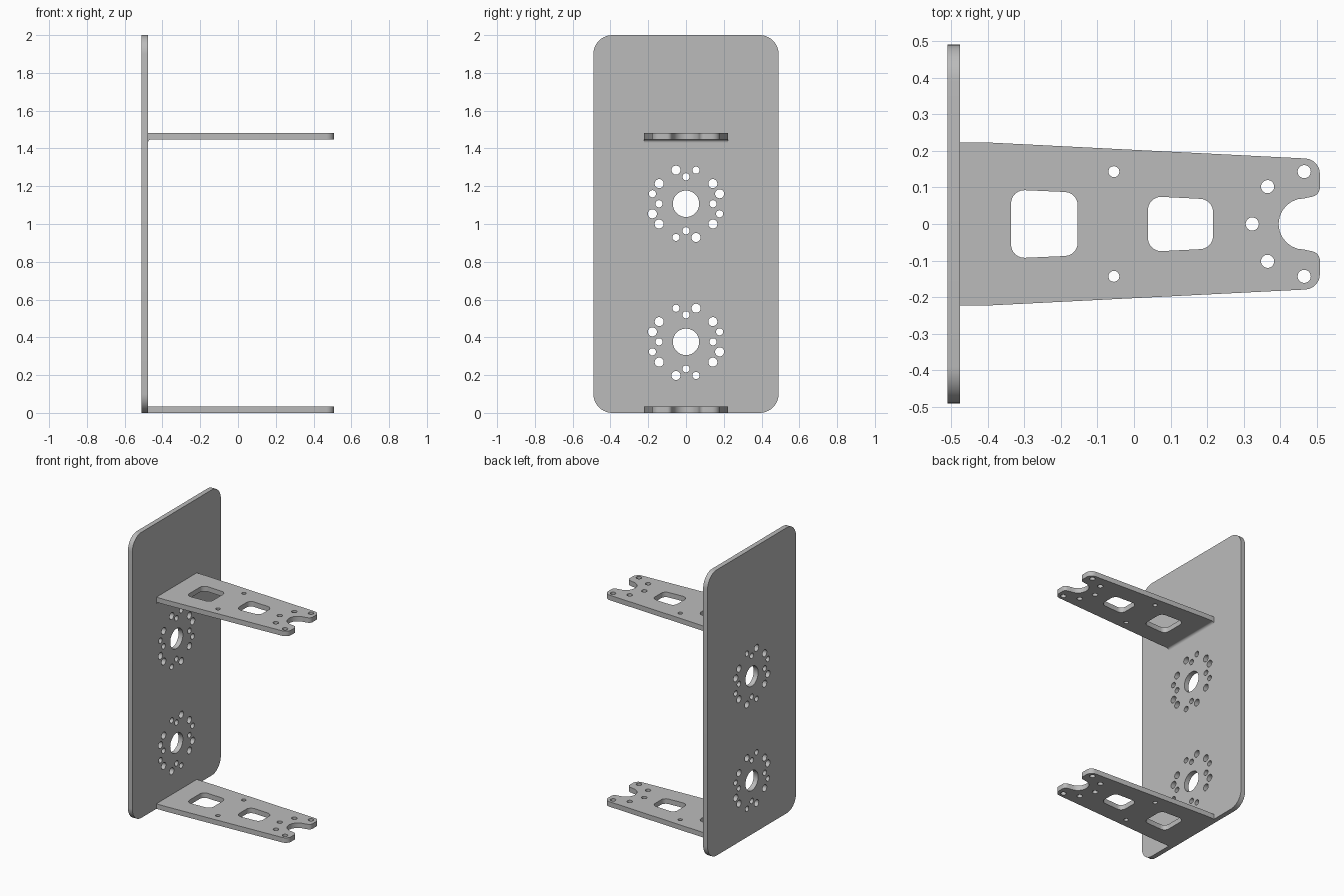
import bpy, bmesh, math
from mathutils import Matrix, Vector

cube = bpy.data.objects.get("Cube")
if cube:
    bpy.data.objects.remove(cube, do_unlink=True)

grey = bpy.data.materials.new("plain grey")
grey.use_nodes = True
grey.diffuse_color = (0.5, 0.5, 0.5, 1)
grey.node_tree.nodes["Principled BSDF"].inputs["Base Color"].default_value = (0.5, 0.5, 0.5, 1)

# Local (a, b, depth) to world: flat brackets lie in XY, upright sheets in YZ, ribs in XZ
UPRIGHT = Matrix(((0, 0, 1, 0), (1, 0, 0, 0), (0, 1, 0, 0), (0, 0, 0, 1)))
RIB = Matrix(((1, 0, 0, 0), (0, 0, -1, 0), (0, 1, 0, 0), (0, 0, 0, 1)))


def circle(x, y, r, n=24):
    return [(x + r * math.cos(i * math.tau / n), y + r * math.sin(i * math.tau / n)) for i in range(n)]


def rounded(corners, steps=6):
    """Outline from (x, y, radius) corners, each replaced by a tangent arc."""
    out = []
    for i, (x, y, r) in enumerate(corners):
        p = Vector((x, y))
        if r == 0:
            out.append((x, y))
            continue
        u = (Vector(corners[i - 1][:2]) - p).normalized()
        v = (Vector(corners[(i + 1) % len(corners)][:2]) - p).normalized()
        half = u.angle(v) / 2
        centre = p + (u + v).normalized() * r / math.sin(half)
        a = p + u * r / math.tan(half) - centre
        b = p + v * r / math.tan(half) - centre
        sweep = a.angle_signed(b)
        for k in range(steps + 1):
            q = Matrix.Rotation(-sweep * k / steps, 2) @ a + centre
            out.append((q.x, q.y))
    return out


def sheet(name, loops, low, high, matrix=Matrix()):
    """Solid sheet: first loop is the outline, the rest are holes."""
    curve = bpy.data.curves.new(name, "CURVE")
    curve.dimensions = "2D"
    curve.fill_mode = "BOTH"
    curve.extrude = (high - low) / 2
    for loop in loops:
        spline = curve.splines.new("POLY")
        spline.points.add(len(loop) - 1)
        for point, (x, y) in zip(spline.points, loop):
            point.co = (x, y, 0, 1)
        spline.use_cyclic_u = True
    obj = bpy.data.objects.new(name, curve)
    bpy.context.collection.objects.link(obj)
    bpy.ops.object.select_all(action="DESELECT")
    obj.select_set(True)
    bpy.context.view_layer.objects.active = obj
    bpy.ops.object.convert(target="MESH")
    obj = bpy.context.view_layer.objects.active
    mesh = obj.data
    mesh.transform(matrix @ Matrix.Translation((0, 0, (low + high) / 2)))
    bm = bmesh.new()
    bm.from_mesh(mesh)
    bmesh.ops.remove_doubles(bm, verts=bm.verts, dist=1e-5)
    bmesh.ops.recalc_face_normals(bm, faces=bm.faces)
    bm.to_mesh(mesh)
    bm.free()
    mesh.materials.clear()
    mesh.materials.append(grey)
    bpy.ops.object.shade_smooth_by_angle(angle=math.radians(35))
    return obj


def bolt_pattern(z, side):
    """Centre bore with rings of small and large holes; side mirrors the pattern."""
    holes = [circle(0, z, 0.07, 40)]
    for k in range(4):
        turn = Matrix.Rotation(k * math.pi / 2, 2)
        for x, y, r in ((-0.053, 0.178, 0.024), (0.053, 0.178, 0.019), (0, 0.143, 0.019)):
            p = turn @ Vector((x, y))
            holes.append(circle(side * p.x, z + p.y, r))
    holes += [circle(sx * 0.142, z + sz * 0.107, 0.024) for sx in (-1, 1) for sz in (-1, 1)]
    return holes


def window(x0, x1, h0, h1):
    r = 0.036
    return rounded([(x0, -h0, r), (x1, -h1, r), (x1, h1, r), (x0, h0, r)])


# Upright back plate
plate = rounded([(-0.49, 0, 0.1), (0.49, 0, 0.1), (0.49, 2, 0.1), (-0.49, 2, 0.1)], 10)
sheet("back_plate", [plate] + bolt_pattern(1.107, 1) + bolt_pattern(0.376, -1),
      -0.51, -0.476, UPRIGHT)

# Tapered bracket outline: one half, then its mirror image, with a round notch at the tip
half = [(-0.478, 0.223, 0), (-0.405, 0.223, 0), (0.508, 0.177, 0.042), (0.508, 0.079, 0.026)]
notch = [(0.465 + 0.07 * math.cos(a), 0.07 * math.sin(a), 0)
         for a in (math.pi * (0.5 + k / 12) for k in range(13))]
outline = rounded(half + notch + [(x, -y, r) for x, y, r in reversed(half)])
openings = [window(-0.336, -0.154, 0.094, 0.086), window(0.038, 0.216, 0.076, 0.067),
            circle(0.323, 0, 0.018)]
for s in (-1, 1):
    openings += [circle(-0.055, s * 0.143, 0.015), circle(0.465, s * 0.143, 0.018),
                 circle(0.365, s * 0.102, 0.018)]
sheet("lower_bracket", [outline] + openings, 0, 0.035)
sheet("upper_bracket", [outline] + openings, 1.447, 1.482)

# Concave fillet under the upper bracket
r, x, z = 0.016, -0.476, 1.447
arc = [(x + r - r * math.cos(a), z - r + r * math.sin(a))
       for a in (k * math.pi / 12 for k in range(7))]
sheet("upper_bracket_fillet", [[(x, z)] + arc], -0.223, 0.223, RIB)
